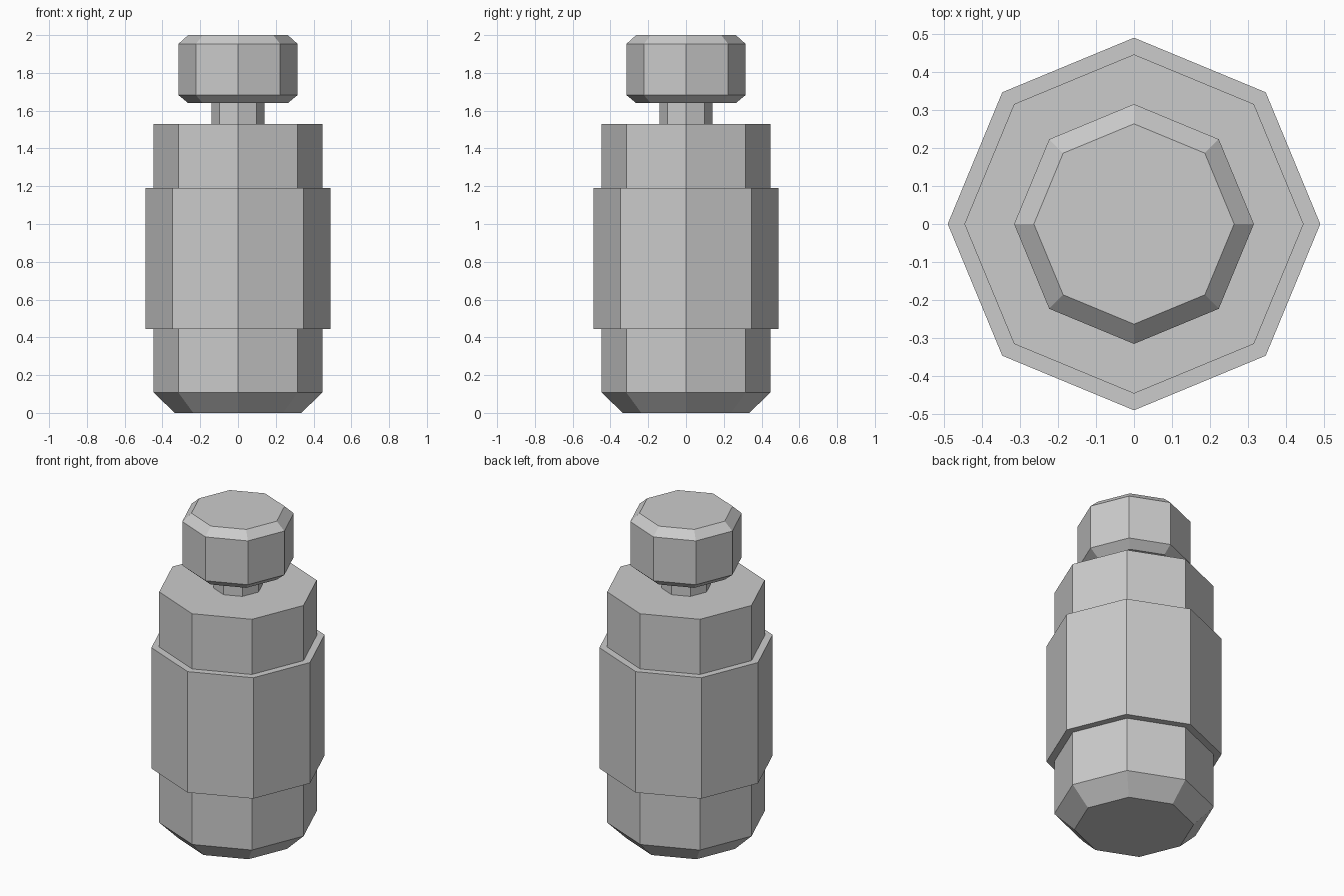
import bpy, bmesh
from math import cos, sin, tau

if "Cube" in bpy.data.objects:
    bpy.data.objects.remove(bpy.data.objects["Cube"])

SIDES = 8


def lathe(name, profile):
    """Closed eight-sided solid from (radius, height) pairs, bottom to top."""
    bm = bmesh.new()
    rings = [[bm.verts.new((r * cos(tau * i / SIDES), r * sin(tau * i / SIDES), z))
              for i in range(SIDES)] for r, z in profile]
    for low, high in zip(rings, rings[1:]):
        for i in range(SIDES):
            j = (i + 1) % SIDES
            bm.faces.new((low[i], low[j], high[j], high[i]))
    bm.faces.new(rings[0][::-1])
    bm.faces.new(rings[-1])
    mesh = bpy.data.meshes.new(name)
    bm.to_mesh(mesh)
    bm.free()
    obj = bpy.data.objects.new(name, mesh)
    bpy.context.collection.objects.link(obj)
    return obj


# Bottle body with chamfered base
lathe("bottle_body", [(0.335, 0), (0.447, 0.108), (0.447, 1.53)])

# Wrap-around label sleeve
lathe("label_sleeve", [(0.491, 0.445), (0.491, 1.19)])

# Narrow neck, seated slightly inside the body and the cap
lathe("neck", [(0.14, 1.50), (0.14, 1.67)])

# Cap, chamfered at both ends
lathe("cap", [(0.264, 1.64), (0.316, 1.683), (0.316, 1.953), (0.264, 2.0)])
